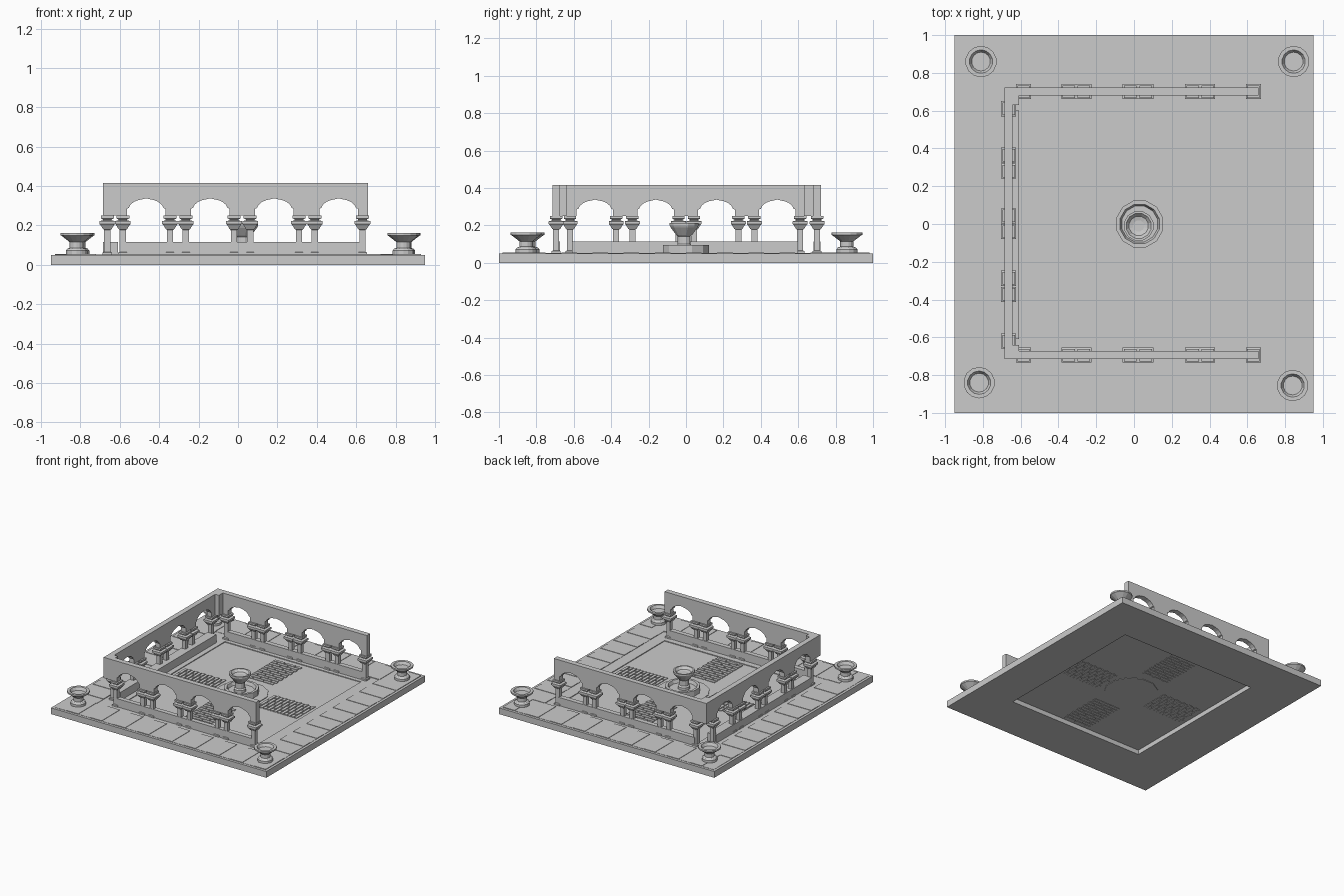
import bpy, bmesh, math
from mathutils import Matrix, Vector

cube = bpy.data.objects.get("Cube")
if cube:
    bpy.data.objects.remove(cube)

stone = bpy.data.materials.new("grey_stone")
stone.use_nodes = True
GREY = (0.6, 0.6, 0.6, 1)
stone.diffuse_color = GREY
stone.node_tree.nodes["Principled BSDF"].inputs["Base Color"].default_value = GREY


def finish(name, bm):
    bmesh.ops.recalc_face_normals(bm, faces=bm.faces)
    mesh = bpy.data.meshes.new(name)
    bm.to_mesh(mesh)
    bm.free()
    mesh.materials.append(stone)
    obj = bpy.data.objects.new(name, mesh)
    bpy.context.collection.objects.link(obj)
    return obj


def add_box(bm, x0, x1, y0, y1, z0, z1):
    size = Matrix.Diagonal((x1 - x0, y1 - y0, z1 - z0, 1))
    centre = Matrix.Translation(((x0 + x1) / 2, (y0 + y1) / 2, (z0 + z1) / 2))
    bmesh.ops.create_cube(bm, size=1, matrix=centre @ size)


def box(name, *bounds):
    bm = bmesh.new()
    add_box(bm, *bounds)
    return finish(name, bm)


def lathe(name, profile, sides, x, y):
    """Turn a closed (radius, height) profile around a vertical axis."""
    bm = bmesh.new()
    rings = []
    for r, z in profile:
        ring = []
        for i in range(sides):
            a = math.tau * (i + 0.5) / sides
            ring.append(bm.verts.new((x + r * math.cos(a), y + r * math.sin(a), z)))
        rings.append(ring)
    for low, high in zip(rings, rings[1:]):
        for i in range(sides):
            j = (i + 1) % sides
            bm.faces.new((low[i], low[j], high[j], high[i]))
    bm.faces.new(rings[0])
    bm.faces.new(rings[-1])
    return finish(name, bm)


# Half of the scalloped arch, as (distance from centre, height)
HALF_ARCH = [(0.098, 0.25), (0.098, 0.285), (0.088, 0.289), (0.08, 0.305),
             (0.062, 0.32), (0.04, 0.329), (0.02, 0.333)]
ARCH = [(-u, z) for u, z in HALF_ARCH] + [(0, 0.338)] + [(u, z) for u, z in reversed(HALF_ARCH)]


def arcade(name, start, end, centres, depth0, depth1, along_y=False):
    outline = [(start, 0.25)]
    for c in centres:
        outline += [(c + u, z) for u, z in ARCH]
    outline += [(end, 0.25), (end, 0.415), (start, 0.415)]
    bm = bmesh.new()
    place = (lambda u, d, z: (d, u, z)) if along_y else (lambda u, d, z: (u, d, z))
    face = bm.faces.new([bm.verts.new(place(u, depth0, z)) for u, z in outline])
    out = bmesh.ops.extrude_face_region(bm, geom=[face])
    moved = [v for v in out["geom"] if isinstance(v, bmesh.types.BMVert)]
    bmesh.ops.translate(bm, verts=moved, vec=Vector(place(0, depth1 - depth0, 0)))
    bmesh.ops.triangulate(bm, faces=[f for f in bm.faces if len(f.verts) > 4])
    return finish(name, bm)


# Ground frame around an opening, and the thin court floor inside it
X0, X1, Y0, Y1 = -0.57, 0.63, -0.63, 0.65
bm = bmesh.new()
add_box(bm, -0.95, 0.95, -1, Y0, 0, 0.05)
add_box(bm, -0.95, 0.95, Y1, 1, 0, 0.05)
add_box(bm, -0.95, X0, Y0, Y1, 0, 0.05)
add_box(bm, X1, 0.95, Y0, Y1, 0, 0.05)
finish("ground_frame", bm)
box("court_floor", X0, X1, Y0, Y1, 0.036, 0.044)

# Paving slabs round the border, at slightly uneven heights
bm = bmesh.new()
COUNT = 18
for i in range(COUNT):
    top = 0.052 + 0.003 * (i % 2)
    a = -0.93 + 1.86 * i / COUNT
    b = a + 1.86 / COUNT
    for side in (-1, 1):
        ys = sorted((side * 0.75, side * 0.98))
        add_box(bm, a, b, *ys, 0.045, top)
        xs = sorted((side * 0.72, side * 0.93))
        add_box(bm, *xs, a * 0.75 / 0.93, b * 0.75 / 0.93, 0.045, top)
finish("border_slabs", bm)


# Four brick panels, in running bond
def brick_panel(name, x0, y0, turned):
    bm = bmesh.new()
    width, pitch, row_pitch, joint = 0.235, 0.094, 0.0305, 0.008
    for row in range(12):
        v = row * row_pitch
        u = 0 if row % 2 else -pitch / 2
        while u < width - joint:
            a, b = max(u, 0), min(u + pitch - joint, width)
            c, d = v, v + row_pitch - joint
            if turned:
                a, b, c, d = c, d, a, b
            add_box(bm, x0 + a, x0 + b, y0 + c, y0 + d, 0.033, 0.049)
            u += pitch
    finish(name, bm)


brick_panel("back_bricks", -0.095, 0.25, False)
brick_panel("front_bricks", -0.075, -0.61, False)
brick_panel("right_bricks", -0.545, -0.117, True)
brick_panel("left_bricks", 0.245, -0.122, True)

# Three arcades, open on the left side
X_ARCHES = [-0.467 + 0.326 * i for i in range(4)]
Y_ARCHES = [-0.487 + 0.325 * i for i in range(4)]
arcade("front_arcade", -0.685, 0.66, X_ARCHES, -0.715, -0.673)
arcade("back_arcade", -0.685, 0.66, X_ARCHES, 0.68, 0.722)
arcade("right_arcade", -0.673, 0.68, Y_ARCHES, -0.685, -0.643, True)
box("front_corner_pier", -0.643, -0.61, -0.673, -0.64, 0.25, 0.415)
box("back_corner_pier", -0.643, -0.61, 0.63, 0.68, 0.25, 0.415)

# Low walls between the columns
box("front_low_wall", -0.58, 0.62, -0.712, -0.675, 0.05, 0.115)
box("back_low_wall", -0.58, 0.62, 0.682, 0.72, 0.05, 0.115)
box("right_low_wall", -0.685, -0.61, -0.61, 0.6, 0.05, 0.115)

# Square columns with flared capitals, as (half width, height)
COLUMN = [(0.024, 0.045), (0.024, 0.062), (0.016, 0.066), (0.016, 0.178), (0.022, 0.182),
          (0.036, 0.205), (0.04, 0.207), (0.04, 0.222), (0.022, 0.226), (0.022, 0.231),
          (0.033, 0.236), (0.033, 0.25)]
SQUARE = [(h * math.sqrt(2), z) for h, z in COLUMN]
for x in (-0.585, -0.345, -0.265, -0.02, 0.062, 0.31, 0.39, 0.632):
    lathe("front_column", SQUARE, 4, x, -0.694)
    lathe("back_column", SQUARE, 4, x, 0.701)
for y in (-0.62, -0.373, -0.287, -0.04, 0.043, 0.28, 0.365, 0.61):
    lathe("right_column", SQUARE, 4, -0.664, y)

# Central fountain: floor disc, basin, and bowl on a pedestal
FX, FY = 0.03, 0
lathe("fountain_disc", [(0.198, 0.032), (0.198, 0.05)], 12, FX, FY)
lathe("fountain_basin", [(0.128, 0.045), (0.128, 0.095), (0.108, 0.095), (0.098, 0.07)], 12, FX, FY)
BOWL = [(0.045, 0.06), (0.045, 0.09), (0.036, 0.1), (0.036, 0.142), (0.045, 0.15), (0.074, 0.188),
        (0.08, 0.2), (0.08, 0.213), (0.068, 0.213), (0.052, 0.195), (0.03, 0.19)]
lathe("fountain_bowl", BOWL, 12, FX - 0.005, FY - 0.01)

# Corner urns
URN = [(0.056, 0.045), (0.056, 0.072), (0.048, 0.082), (0.036, 0.086), (0.036, 0.115), (0.042, 0.12),
       (0.076, 0.146), (0.083, 0.15), (0.083, 0.162), (0.062, 0.162), (0.05, 0.14)]
for x, y in ((-0.81, 0.86), (0.845, 0.86), (-0.82, -0.84), (0.84, -0.855)):
    lathe("corner_urn", URN, 14, x, y)
